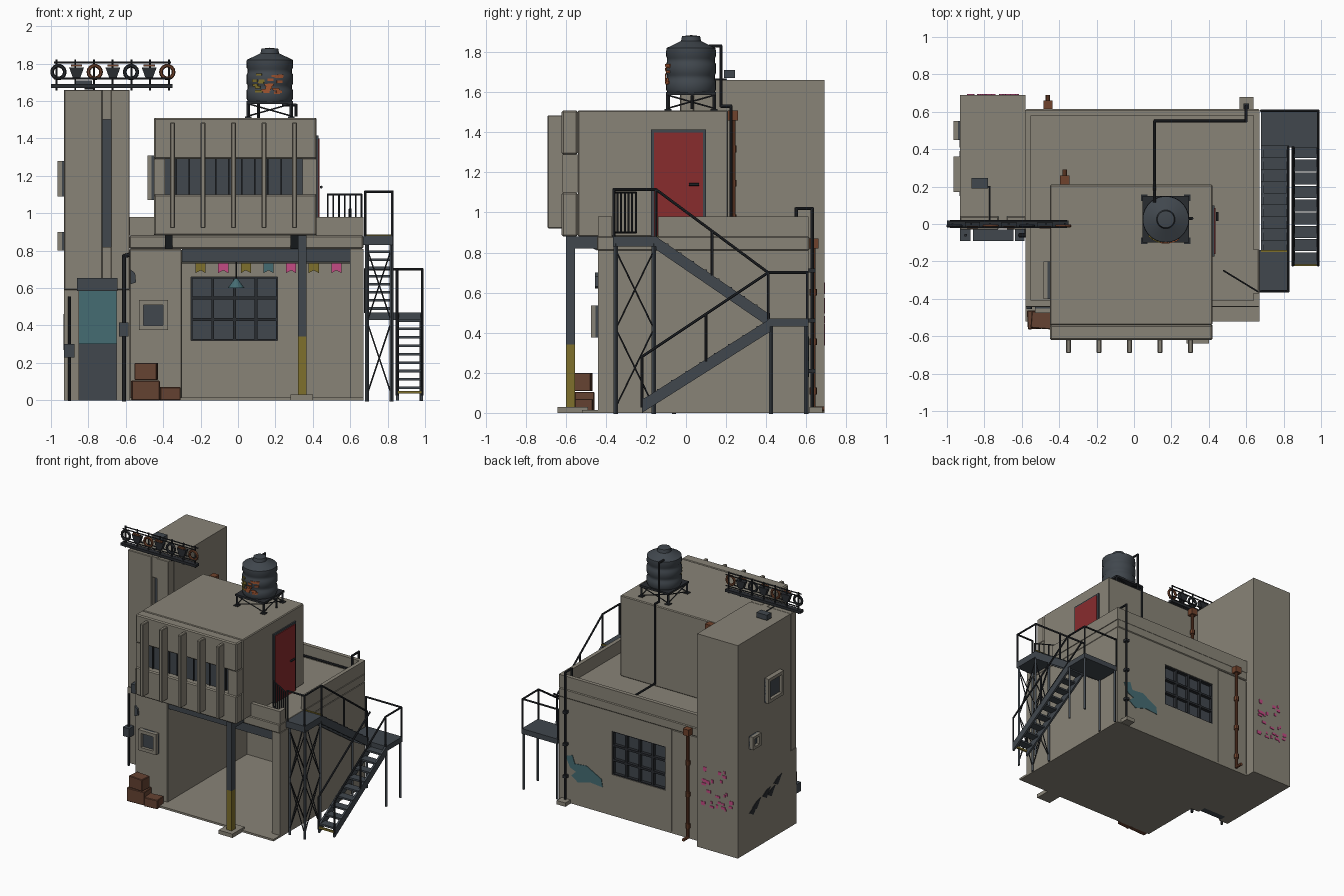
import bpy, bmesh, math, random
from mathutils import Vector, Matrix

old = bpy.data.objects.get("Cube")
if old:
    bpy.data.objects.remove(old)
random.seed(4)


def material(name, r, g, b):
    m = bpy.data.materials.new(name)
    m.use_nodes = True
    m.diffuse_color = (r, g, b, 1)
    m.node_tree.nodes["Principled BSDF"].inputs["Base Color"].default_value = (r, g, b, 1)
    return m


concrete = material("concrete", .25, .23, .185)
steel = material("dark steel", .052, .063, .075)
iron = material("black iron", .022, .025, .03)
teal = material("teal paint", .06, .15, .17)
red = material("red door", .25, .025, .027)
yellow = material("yellow paint", .21, .16, .025)
pink = material("pink cloth", .55, .07, .23)
wood = material("brown crate", .13, .055, .032)
rust = material("rust", .16, .055, .025)
orange = material("orange paint", .36, .09, .03)


def finish(name, bm, mat, bevel=0):
    bmesh.ops.recalc_face_normals(bm, faces=bm.faces)
    mesh = bpy.data.meshes.new(name)
    bm.to_mesh(mesh)
    bm.free()
    mesh.materials.append(mat)
    ob = bpy.data.objects.new(name, mesh)
    bpy.context.collection.objects.link(ob)
    if bevel:
        mod = ob.modifiers.new("chamfer", 'BEVEL')
        mod.width, mod.segments = bevel, 1
    return ob


def box(name, x0, x1, y0, y1, z0, z1, mat=concrete, bevel=0, turn=0):
    bm = bmesh.new()
    size = Matrix.Diagonal((x1 - x0, y1 - y0, z1 - z0, 1))
    place = Matrix.Translation(((x0 + x1) / 2, (y0 + y1) / 2, (z0 + z1) / 2))
    bmesh.ops.create_cube(bm, size=1, matrix=place @ Matrix.Rotation(turn, 4, 'Z') @ size)
    return finish(name, bm, mat, bevel)


def prism(name, axis, pts, a, b, mat):
    def put(p, d):
        v = list(p)
        v.insert("xyz".index(axis), d)
        return v
    bm = bmesh.new()
    face = bm.faces.new([bm.verts.new(put(p, a)) for p in pts])
    new = bmesh.ops.extrude_face_region(bm, geom=[face])["geom"]
    shift = Vector(put((0, 0), b - a))
    bmesh.ops.translate(bm, vec=shift, verts=[v for v in new if isinstance(v, bmesh.types.BMVert)])
    return finish(name, bm, mat)


def rods(name, pairs, r, mat=iron, sides=6):
    bm = bmesh.new()
    for a, b in pairs:
        a, b = Vector(a), Vector(b)
        spin = (b - a).to_track_quat('Z', 'Y').to_matrix().to_4x4()
        bmesh.ops.create_cone(bm, cap_ends=True, segments=sides, radius1=r, radius2=r,
                              depth=(b - a).length + r, matrix=Matrix.Translation((a + b) / 2) @ spin)
    return finish(name, bm, mat)


def path(name, pts, r, mat=iron, sides=8):
    return rods(name, list(zip(pts, pts[1:])), r, mat, sides)


def window(name, axis, out, wall, a0, a1, z0, z1, w=.025):
    # frame bars around a dark pane, standing proud of a wall
    def part(label, p0, p1, q0, q1, depth, mat):
        lo, hi = sorted((wall, wall + out * depth))
        spans = (lo, hi, p0, p1) if axis == 'x' else (p0, p1, lo, hi)
        box(name + label, *spans, q0, q1, mat)
    part("_pane", a0, a1, z0, z1, .012, steel)
    for i, (p0, p1) in enumerate(((a0, a0 + w), (a1 - w, a1))):
        part("_jamb", p0, p1, z0, z1, .035, concrete)
    for q0, q1 in ((z0, z0 + w), (z1 - w, z1)):
        part("_rail", a0, a1, q0, q1, .035, concrete)


# Ground floor shell with an open bay and a rear window opening
box("ground_slab", -.58, .67, -.52, .61, 0, .015)
box("side_room", -.58, -.3, -.44, .61, 0, .81, concrete, .006)
box("right_wall", .6, .67, -.44, .61, 0, .81)
box("back_wall_low", -.3, .6, .54, .61, 0, .32)
box("back_wall_high", -.3, .6, .54, .61, .66, .81)
box("back_wall_left", -.3, -.25, .54, .61, .32, .66)
box("back_wall_right", .21, .6, .54, .61, .32, .66)
box("back_pane", -.25, .21, .56, .58, .32, .66, steel)
for i in range(5):
    x = -.25 + i * .115
    box("pane_upright", x - .008, x + .008, .55, .605, .32, .66, iron)
for i in range(4):
    z = .32 + i * .113
    box("pane_crossbar", -.25, .21, .55, .605, z - .008, z + .008, iron)
box("roof_slab", -.58, .67, -.445, .615, .81, .88, concrete, .006)
box("shutter_box", -.3, .6, -.43, -.35, .74, .81, steel)

# Roof parapet with a gap at the stair head
box("parapet_left", -.58, -.55, -.44, .61, .88, .98)
box("parapet_back", -.58, .67, .58, .61, .88, .98)
box("parapet_front_left", -.58, -.45, -.44, -.41, .88, .98)
box("parapet_front_right", .42, .67, -.44, -.41, .88, .98)
box("parapet_right_front", .64, .67, -.44, -.37, .88, .98)
box("parapet_right", .64, .67, -.14, .61, .88, .98)

# Upper room with a layered front, ribbon window and ribs
box("upper_room", -.45, .42, -.54, .21, .88, 1.51, concrete, .006)
box("front_sill", -.45, .42, -.62, -.54, .88, 1.1, concrete, .008)
box("front_head", -.45, .42, -.62, -.54, 1.29, 1.51, concrete, .008)
box("front_end_left", -.45, -.39, -.615, -.54, 1.1, 1.29)
box("front_end_right", .345, .42, -.615, -.54, 1.1, 1.29)
box("ribbon_pane", -.39, .345, -.57, -.54, 1.1, 1.29, steel)
for i in range(10):
    x = -.33 + i * .07
    box("ribbon_mullion", x - .004, x + .004, -.58, -.54, 1.1, 1.29, iron)
for i in range(5):
    x = -.35 + i * .163
    box("front_rib", x - .013, x + .013, -.69, -.61, .92, 1.485, concrete, .004)
window("upper_side_window", 'x', -1, -.45, -.4, -.2, 1.07, 1.31)
window("front_window", 'y', -1, -.44, -.53, -.375, .375, .535)
box("door_frame", .415, .43, -.175, .1, .88, 1.415, steel)
box("red_door", .42, .436, -.16, .085, .88, 1.4, red)
rods("door_handle", [((.445, .02, 1.14), (.445, .06, 1.14))], .008)

# Tower with slot window, doorway and side windows
box("tower", -.93, -.58, .04, .69, 0, 1.66)
box("tower_front_left", -.93, -.725, -.03, .04, .59, 1.66, concrete, .004)
box("tower_front_right", -.68, -.58, -.03, .04, .59, 1.66, concrete, .004)
box("slot_foot", -.725, -.68, -.025, .04, .59, .82)
box("slot_head", -.725, -.68, -.025, .04, 1.5, 1.66)
box("slot_pane", -.725, -.68, .01, .04, .82, 1.5, steel)
box("doorway_left", -.93, -.85, -.03, .04, 0, .59)
box("doorway_right", -.65, -.58, -.03, .04, 0, .59)
box("entry_shutter", -.85, -.65, -.02, .04, .3, .59, teal)
box("entry_door", -.85, -.65, -.01, .04, 0, .3, steel)
box("entry_canopy", -.86, -.645, -.09, -.03, .585, .655, steel)
window("tower_window_large", 'x', -1, -.93, .17, .36, 1.09, 1.28)
window("tower_window_small", 'x', -1, -.93, .45, .55, .8, .9, .02)
box("roof_vent", -.87, -.78, .19, .245, 1.67, 1.71, steel)
path("vent_cable", [(-.82, .2, 1.665), (-.77, .2, 1.665), (-.77, .02, 1.665)], .004)

# Rooftop display rack with abstract ornaments
box("rack_base", -1, -.35, -.02, .02, 1.67, 1.69, iron)
for y in (-.018, .018):
    rods("rack_rail", [((-.98, y, z), (-.36, y, z)) for z in (1.72, 1.805)], .005)
rods("rack_uprights", [((-.97 + i * .1, 0, 1.66), (-.97 + i * .1, 0, 1.82)) for i in range(7)], .006)
for i in range(7):
    x = -.96 + i * .097
    if i % 2 == 0:
        bpy.ops.mesh.primitive_torus_add(location=(x, -.01, 1.755), rotation=(math.pi / 2, 0, 0),
                                         major_radius=.034, minor_radius=.01,
                                         major_segments=14, minor_segments=6)
        ring = bpy.context.object
        ring.name = "rack_ring"
        ring.data.materials.append(rust if i % 4 else iron)
    else:
        prism("rack_cup", 'y', [(x - .04, 1.78), (x + .04, 1.78), (x + .02, 1.725), (x - .02, 1.725)],
              -.02, .01, iron)
        box("rack_plate", x - .03, x + .03, -.025, -.01, 1.785, 1.795, rust)

# Post, brackets and bunting in the bay
box("post_footing", .28, .4, -.64, -.49, 0, .03)
box("post_lower", .32, .365, -.6, -.555, .03, .34, yellow)
box("post_upper", .32, .365, -.6, -.555, .34, .88, steel)
box("overhang_beam", .32, .365, -.6, -.44, .82, .88, steel)
for x in (-.37, .3):
    prism("overhang_bracket", 'x', [(-.57, .88), (-.445, .88), (-.445, .81)], x - .02, x + .02, steel)
for i, colour in enumerate((yellow, pink, yellow, teal, pink, yellow, pink)):
    x = -.2 + i * .121
    prism("flag", 'y', [(x - .027, .73), (x + .027, .73), (x + .027, .68), (x, .695), (x - .027, .68)],
          -.3, -.296, colour)
rods("flag_string", [((-.3, -.298, .733), (.6, -.298, .733))], .003)
bm = bmesh.new()
bmesh.ops.create_cone(bm, segments=16, radius1=.045, radius2=.008, depth=.05,
                      matrix=Matrix.Translation((-.01, 0, .625)))
finish("pendant_shade", bm, teal)
rods("pendant_cord", [((-.01, 0, .64), (-.01, 0, .81))], .004)

# Crates
box("crate_low", -.57, -.42, -.56, -.46, 0, .105, wood, .004, .05)
box("crate_top", -.55, -.43, -.56, -.47, .108, .2, wood, .004, -.08)
box("crate_side", -.42, -.31, -.56, -.47, 0, .07, wood, .004, .1)


def flight(name, x0, x1, y0, z0, y1, z1, steps):
    for x in (x0, x1 - .015):
        prism(name + "_stringer", 'x', [(y0, z0), (y1, z1), (y1, z1 - .065), (y0, z0 - .065)],
              x, x + .015, steel)
    for i in range(steps):
        t = (i + .5) / steps
        y, z = y0 + (y1 - y0) * t, z0 + (z1 - z0) * t - .02
        box(name + "_tread", x0, x1, y - .032, y + .032, z - .008, z + .006, steel)


# Outside stair: platform, two flights and landing
box("top_platform", .67, .83, -.365, -.14, .83, .88, steel)
flight("upper_flight", .68, .83, -.15, .88, .42, .49, 9)
box("landing", .68, .99, .41, .61, .43, .47, steel)
flight("lower_flight", .845, .99, .42, .47, -.22, .065, 9)
box("yellow_nosing_top", .68, .83, -.15, -.138, .878, .886, yellow)
box("yellow_nosing_low", .85, .985, -.225, -.212, .035, .05, yellow)
rods("platform_legs", [((x, y, 0), (x, y, .84)) for x in (.69, .82) for y in (-.35, -.16)], .011, steel, 4)
rods("landing_legs", [((x, y, 0), (x, y, .45)) for x in (.69, .98) for y in (.425, .6)], .01, steel, 4)
for z0, z1 in ((.03, .42), (.42, .81)):
    for a, b in ((z0, z1), (z1, z0)):
        rods("leg_brace", [((x, -.35, a), (x, -.16, b)) for x in (.69, .82)], .004)
        rods("leg_brace", [((.69, y, a), (.82, y, b)) for y in (-.35, -.16)], .004)
path("platform_rail", [(.68, -.36, .88), (.68, -.36, 1.115), (.825, -.36, 1.115), (.825, -.15, 1.115),
                       (.825, .41, .7), (.825, .41, .47)], .007)
rods("platform_posts", [((.825, y, .88), (.825, y, 1.115)) for y in (-.36, -.15)]
     + [((.825, .13, .69), (.825, .13, .91))], .007)
path("landing_rail", [(.68, .605, .47), (.68, .605, .7), (.985, .605, .7), (.985, .41, .7),
                      (.985, -.22, .28), (.985, -.22, .03)], .007)
rods("landing_posts", [((.985, y, z), (.985, y, z + .23)) for y, z in ((.605, .47), (.41, .47), (.1, .26))], .007)
path("inner_rail", [(.85, .41, .7), (.85, -.22, .28), (.85, -.22, .03)], .007)

# Gate swung open over the roof
hinge, tip = Vector((.66, -.36, .9)), Vector((.48, -.25, .9))
rise = Vector((0, 0, .2))
rods("gate", [(hinge, tip), (hinge + rise, tip + rise)]
     + [(hinge.lerp(tip, i / 6), hinge.lerp(tip, i / 6) + rise) for i in range(7)], .005)

# Water tank turned from a profile, on a braced stand
cx, cy = .17, .025
profile = [(0, 1.6), (.118, 1.6), (.125, 1.615), (.125, 1.655), (.119, 1.665), (.119, 1.685), (.125, 1.695),
           (.125, 1.74), (.119, 1.75), (.119, 1.77), (.125, 1.78), (.123, 1.82), (.05, 1.855), (.045, 1.88), (0, 1.885)]
bm = bmesh.new()
ring = [bm.verts.new((cx + r, cy, z)) for r, z in profile]
edges = [bm.edges.new(e) for e in zip(ring, ring[1:])]
bmesh.ops.spin(bm, geom=ring + edges, cent=(cx, cy, 0), axis=(0, 0, 1), angle=math.tau, steps=28)
bmesh.ops.remove_doubles(bm, verts=bm.verts, dist=.0005)
tank = finish("water_tank", bm, steel)
bpy.ops.object.select_all(action='DESELECT')
tank.select_set(True)
bpy.context.view_layer.objects.active = tank
bpy.ops.object.shade_smooth_by_angle(angle=math.radians(40))
for i in range(26):
    a = -math.pi / 2 + random.uniform(-.75, .55)
    x, y, z = cx + .126 * math.cos(a), cy + .126 * math.sin(a), random.uniform(1.64, 1.75)
    box("tank_paint", x - .003, x + .003, y - .016, y + .016, z - .006, z + .006,
        yellow if a < -1.9 else orange, 0, a)
box("stand_top", cx - .125, cx + .125, cy - .125, cy + .125, 1.585, 1.6, iron)
corners = [(cx + .115 * i, cy + .115 * j) for i, j in ((-1, -1), (1, -1), (1, 1), (-1, 1))]
for (ax, ay), (bx, by) in zip(corners, corners[1:] + corners[:1]):
    rods("stand_leg", [((ax, ay, 1.51), (ax, ay, 1.59))], .009, iron, 4)
    rods("stand_brace", [((ax, ay, 1.52), (bx, by, 1.585)), ((ax, ay, 1.585), (bx, by, 1.52))], .004)
    box("stand_foot", ax - .018, ax + .018, ay - .018, ay + .018, 1.51, 1.516, iron)

# Pipes
path("water_pipe", [(.11, .12, 1.83), (.11, .175, 1.83), (.11, .175, 1.53), (.11, .225, 1.53), (.11, .225, .91),
                    (.11, .55, .91), (.6, .55, .91), (.6, .55, 1.02), (.6, .63, 1.02), (.6, .63, .02)], .008)
path("tank_outlet", [(.24, .03, 1.58), (.31, .03, 1.58), (.31, .03, 1.52)], .008)
box("pipe_foot", .565, .64, .615, .68, 0, .03, concrete)
for z in (.2, .45, .7):
    box("pipe_clip", .585, .615, .61, .645, z, z + .02, iron)
for x, y, low, high in ((-.46, .635, .02, .84), (-.37, .235, .91, 1.48)):
    rods("drain_pipe", [((x, y, low), (x, y, high))], .012, rust, 8)
    box("drain_hopper", x - .025, x + .025, y - .025, y + .025, high - .02, high + .03, rust)
    for t in (.1, .4, .7):
        z = low + (high - low) * t
        rods("drain_collar", [((x, y, z), (x, y, z + .015))], .018, rust, 8)
    rods("drain_spout", [((x, y, low), (x, y + .05, low))], .012, rust, 8)
path("tower_pipe_right", [(-.61, -.06, 0), (-.61, -.06, .77), (-.575, -.06, .78), (-.575, .03, .78)], .011)
path("tower_pipe_left", [(-.9, -.06, 0), (-.9, -.06, .55)], .008)
box("meter_right", -.637, -.585, -.09, -.03, .34, .415, steel)
box("meter_left", -.93, -.875, -.09, -.03, .23, .3, steel)
prism("wall_bracket", 'y', [(-.575, .7), (-.55, .68), (-.545, .63), (-.575, .62)], -.455, -.44, steel)

# Painted marks as thin plates
prism("teal_mark", 'y', [(.61, .36), (.55, .38), (.53, .32), (.43, .33), (.3, .26), (.29, .2), (.4, .21),
                         (.5, .18), (.56, .22), (.52, .26), (.57, .28)], .61, .614, teal)
for i in range(30):
    x, z = random.uniform(-.88, -.62), random.uniform(.33, .64)
    w, h = random.uniform(.006, .018), random.uniform(.006, .014)
    box("pink_mark", x - w, x + w, .69, .694, z - h, z + h, pink)
for y, z in ((.5, .3), (.46, .33), (.34, .37), (.28, .36), (.2, .42)):
    prism("dark_mark", 'x', [(y - .05, z + .04), (y, z + .03), (y + .05, z), (y, z - .03)], -.934, -.93, iron)
